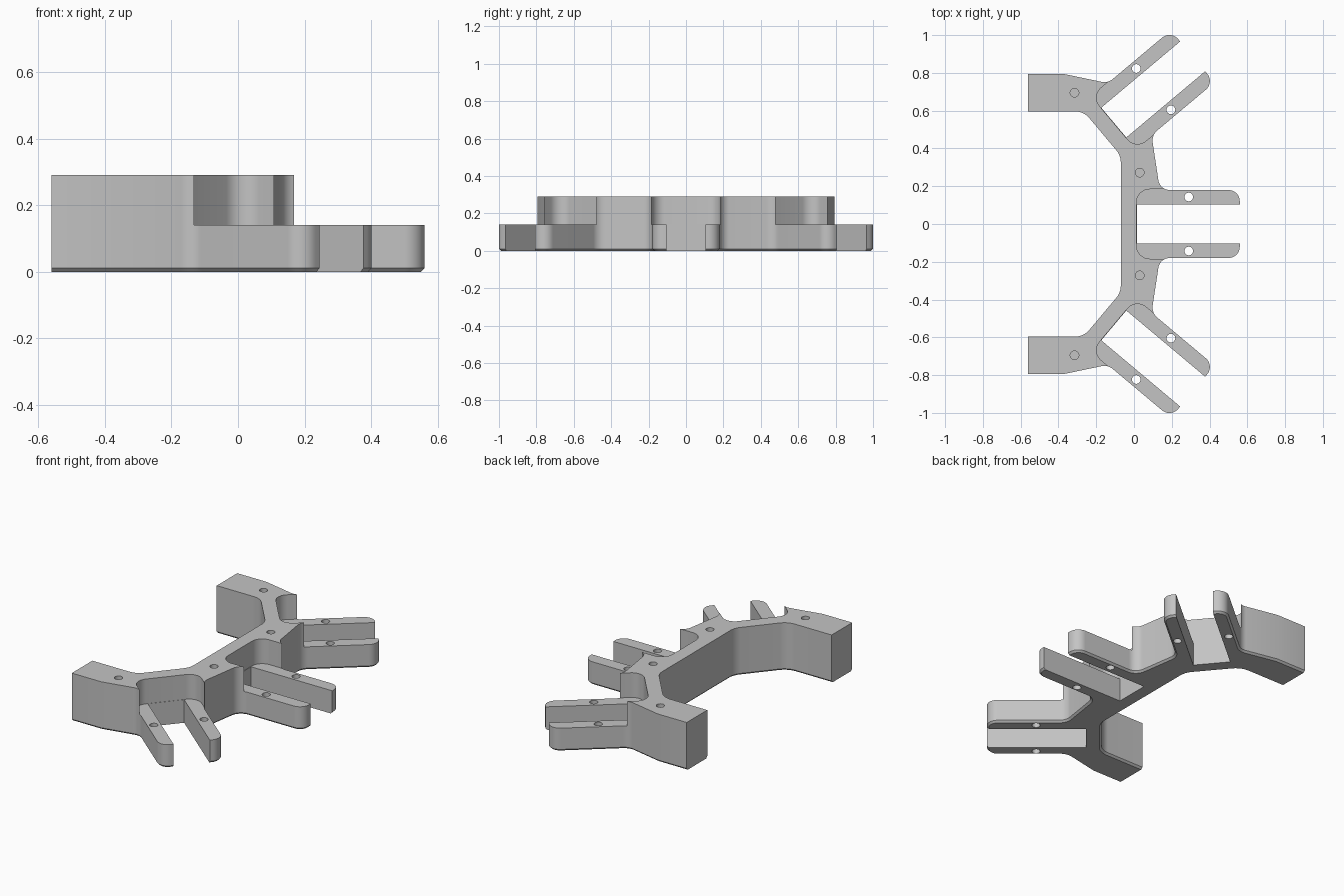
import bpy, bmesh, math
from mathutils import Vector

cube = bpy.data.objects.get("Cube")
if cube:
    bpy.data.objects.remove(cube, do_unlink=True)

HEIGHT, FINGER_H, CHAMFER = 0.29, 0.14, 0.011
REACH, FINGER_OUT, SLOT_HALF = 0.545, 0.18, 0.103

grey = bpy.data.materials.new("plain grey")
grey.use_nodes = True
grey.diffuse_color = (0.55, 0.55, 0.55, 1)
grey.node_tree.nodes["Principled BSDF"].inputs["Base Color"].default_value = grey.diffuse_color


def placer(base, degrees):
    """Maps (along, across) of a finger pair to the ground plane."""
    a = math.radians(degrees)
    c, s = math.cos(a), math.sin(a)
    return lambda u, v: (base[0] + u * c - v * s, base[1] + u * s + v * c)


def rounded(corners, steps=10):
    """Outline with each (x, y, radius) corner replaced by an arc."""
    pts = []
    for i, (x, y, r) in enumerate(corners):
        p = Vector((x, y))
        if r == 0:
            pts.append(p)
            continue
        a = (Vector(corners[i - 1][:2]) - p).normalized()
        b = (Vector(corners[(i + 1) % len(corners)][:2]) - p).normalized()
        half = a.angle(b) / 2
        centre = p + (a + b).normalized() * (r / math.sin(half))
        start = p + a * (r / math.tan(half)) - centre
        end = p + b * (r / math.tan(half)) - centre
        sweep = math.pi - 2 * half
        for k in range(steps + 1):
            t = k / steps
            w0 = math.sin((1 - t) * sweep) / math.sin(sweep)
            w1 = math.sin(t * sweep) / math.sin(sweep)
            pts.append(centre + start * w0 + end * w1)
    return pts


def inset(pts, d):
    """Shrinks a counter-clockwise outline, leaving its flat rear ends in place."""
    rear = min(p.x for p in pts)
    out = []
    for i, p in enumerate(pts):
        e1 = (p - pts[i - 1]).normalized()
        e2 = (pts[(i + 1) % len(pts)] - p).normalized()
        n1, n2 = Vector((-e1.y, e1.x)), Vector((-e2.y, e2.x))
        q = p + (n1 + n2) * (d / (1 + n1.dot(n2)))
        if p.x < rear + 1e-4:
            q.x = p.x
        out.append(q)
    return out


def loft(name, layers):
    """Solid through matching outlines given as (points, z)."""
    bm = bmesh.new()
    rings = [[bm.verts.new((p[0], p[1], z)) for p in pts] for pts, z in layers]
    n = len(rings[0])
    for low, high in zip(rings, rings[1:]):
        for i in range(n):
            j = (i + 1) % n
            bm.faces.new((low[i], low[j], high[j], high[i]))
    bm.faces.new(rings[0][::-1])
    bm.faces.new(rings[-1])
    bmesh.ops.recalc_face_normals(bm, faces=bm.faces)
    mesh = bpy.data.meshes.new(name)
    bm.to_mesh(mesh)
    bm.free()
    obj = bpy.data.objects.new(name, mesh)
    bpy.context.collection.objects.link(obj)
    return obj


cutters = []


def cutter(name, pts, z0, z1):
    obj = loft(name, [(pts, z0), (pts, z1)])
    obj.hide_render = True
    cutters.append(obj)


def drill(x, y, z0, r=0.023, sides=24):
    ring = [(x + r * math.cos(math.tau * k / sides), y + r * math.sin(math.tau * k / sides))
            for k in range(sides)]
    cutter("hole_cutter", ring, z0, HEIGHT + 0.1)


# Bracket outline: one half, then its mirror image
side = placer((-0.107, 0.537), 40)
half = [
    (0.56, FINGER_OUT, 0.06),
    (0.137, FINGER_OUT, 0.06),
    (*side(0.11, -FINGER_OUT), 0.07),
    (*side(REACH, -FINGER_OUT), 0.06),
    (*side(REACH, FINGER_OUT), 0.06),
    (*side(0.11, FINGER_OUT), 0.07),
    (-0.365, 0.793, 0),
    (-0.56, 0.793, 0),
    (-0.56, 0.596, 0),
    (-0.266, 0.596, 0.1),
    (-0.07, 0.362, 0.1),
]
outline = rounded(half + [(x, -y, r) for x, y, r in reversed(half)])
bracket = loft("finger_bracket", [(inset(outline, CHAMFER), 0), (outline, CHAMFER), (outline, HEIGHT)])

# Three finger pairs: open slot, raised-body pocket and through holes
pairs = [placer((0.015, 0), 0), side, placer((-0.107, -0.537), -40)]
far, wide = 0.7, FINGER_OUT + 0.004
for place in pairs:
    slot = [(0, -SLOT_HALF), (far, -SLOT_HALF), (far, SLOT_HALF), (0, SLOT_HALF)]
    cutter("slot_cutter", [place(u, v) for u, v in slot], -0.1, HEIGHT + 0.1)
    pocket = [(-0.002, -wide, 0.07), (far, -wide, 0), (far, wide, 0), (-0.002, wide, 0.07)]
    cutter("pocket_cutter", rounded([(*place(u, v), r) for u, v, r in pocket]), FINGER_H, HEIGHT + 0.1)
    for s in (-1, 1):
        drill(*place(0.275, s * 0.143), -0.1)

# Blind holes in the tall body
for s in (-1, 1):
    drill(-0.315, s * 0.695, 0.14)
    drill(0.03, s * 0.272, 0.14)

# Cut everything and bake the result
bpy.ops.object.select_all(action='DESELECT')
bracket.select_set(True)
bpy.context.view_layer.objects.active = bracket
for obj in cutters:
    mod = bracket.modifiers.new("cut", 'BOOLEAN')
    mod.operation = 'DIFFERENCE'
    mod.solver = 'EXACT'
    mod.object = obj
    bpy.ops.object.modifier_apply(modifier=mod.name)
for obj in cutters:
    bpy.data.objects.remove(obj, do_unlink=True)

bracket.data.materials.clear()
bracket.data.materials.append(grey)
bpy.ops.object.shade_smooth_by_angle(angle=math.radians(25))
